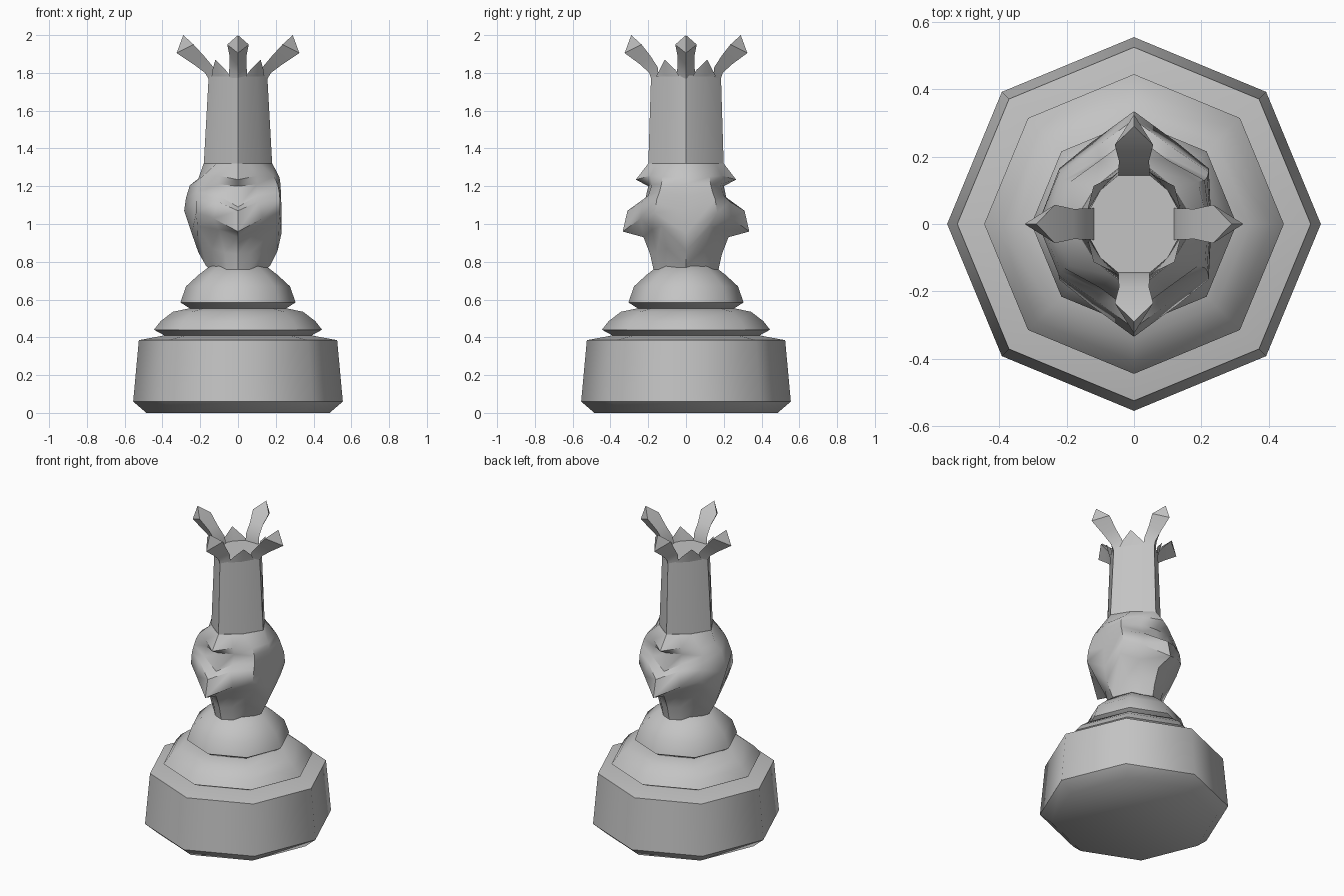
import bpy, bmesh, math

if "Cube" in bpy.data.objects:
    bpy.data.objects.remove(bpy.data.objects["Cube"])

grey = bpy.data.materials.new("stone grey")
grey.diffuse_color = (0.55, 0.55, 0.55, 1)
grey.use_nodes = True
grey.node_tree.nodes["Principled BSDF"].inputs["Base Color"].default_value = grey.diffuse_color


def finish(name, bm, angle=50):
    """Turn a bmesh into a named, shaded object."""
    bmesh.ops.remove_doubles(bm, verts=bm.verts, dist=1e-5)
    bmesh.ops.recalc_face_normals(bm, faces=bm.faces)
    me = bpy.data.meshes.new(name)
    bm.to_mesh(me)
    bm.free()
    me.materials.append(grey)
    ob = bpy.data.objects.new(name, me)
    bpy.context.collection.objects.link(ob)
    bpy.ops.object.select_all(action='DESELECT')
    ob.select_set(True)
    bpy.context.view_layer.objects.active = ob
    bpy.ops.object.shade_smooth_by_angle(angle=math.radians(angle))
    return ob


def loft(name, rings, angle=50):
    """Skin a stack of closed rings and cap both ends."""
    bm = bmesh.new()
    vs = [[bm.verts.new(p) for p in r] for r in rings]
    n = len(rings[0])
    for a, b in zip(vs, vs[1:]):
        for i in range(n):
            j = (i + 1) % n
            bm.faces.new((a[i], a[j], b[j], b[i]))
    bm.faces.new(vs[0][::-1])
    bm.faces.new(vs[-1])
    return finish(name, bm, angle)


def octagon(r, z):
    return [(r * math.cos(k * math.pi / 4), r * math.sin(k * math.pi / 4), z) for k in range(8)]


# Octagonal turned base, middle ring and collar
loft("base", [octagon(*p) for p in [(.485, 0), (.555, .06), (.525, .385), (.39, .41)]])
loft("middle_ring", [octagon(*p) for p in [(.38, .405), (.445, .44), (.41, .485), (.345, .535), (.25, .555)]])
loft("collar", [octagon(*p) for p in [(.25, .55), (.305, .585), (.275, .67), (.21, .73), (.145, .78)]])


def head_ring(f, m, c, s, bulge):
    """Ring of 12 points: front/back ridge f, cheek m, corner c, side s (x+) or bulge (x-)."""
    fy, fz = f
    mx, my, mz = m
    cx, cy, cz = c
    return [(0, -fy, fz), (mx, -my, mz), (cx, -cy, cz), (s[0], 0, s[1]),
            (cx, cy, cz), (mx, my, mz), (0, fy, fz), (-mx, my, mz),
            (-cx, cy, cz), (-bulge[0], 0, bulge[1]), (-cx, -cy, cz), (-mx, -my, mz)]


# Head with a beak and brow at front and back, and side plates
head = [
    ((.17, .75), (.06, .145, .75), (.1, .1, .75), (.14, .75), (.14, .75)),
    ((.19, .84), (.07, .155, .85), (.14, .10, .87), (.17, .78), (.17, .78)),
    ((.225, .93), (.10, .18, .97), (.215, .13, .99), (.21, .86), (.21, .85)),
    ((.335, .96), (.13, .24, 1.03), (.222, .165, 1.06), (.23, .95), (.245, .95)),
    ((.31, 1.07), (.11, .23, 1.12), (.222, .155, 1.13), (.23, 1.08), (.285, 1.07)),
    ((.225, 1.09), (.10, .20, 1.15), (.218, .14, 1.17), (.228, 1.15), (.275, 1.14)),
    ((.20, 1.20), (.10, .18, 1.21), (.21, .13, 1.21), (.225, 1.21), (.255, 1.205)),
    ((.265, 1.235), (.10, .19, 1.255), (.19, .125, 1.25), (.22, 1.245), (.21, 1.24)),
    ((.20, 1.32), (.06, .155, 1.32), (.115, .11, 1.32), (.182, 1.32), (.182, 1.32)),
]
loft("head", [head_ring(*r) for r in head])


def column_ring(x, y, dx, dy, z):
    return [(x, 0, z), (dx, dy, z), (0, y, z), (-dx, dy, z),
            (-x, 0, z), (-dx, -dy, z), (0, -y, z), (dx, -dy, z)]


# Tall tapering column
loft("column", [column_ring(.182, .20, .115, .11, 1.3),
                column_ring(.155, .185, .1, .1, 1.785)])

# Four outward curving petals, one per side, with triangular section
bm = bmesh.new()
for k in range(4):
    ca, sa = round(math.cos(k * math.pi / 2)), round(math.sin(k * math.pi / 2))
    off = 0.0 if k % 2 == 0 else 0.028

    def put(d, w, z, fade):
        d += off * fade
        return bm.verts.new((d * ca - w * sa, d * sa + w * ca, z))

    rows = []
    for d_in, w, z_in, d_out, z_out, fade in [
            (.115, .048, 1.77, .157, 1.77, 1), (.13, .046, 1.83, .175, 1.80, .7),
            (.18, .045, 1.89, .235, 1.845, .3), (.235, .057, 1.95, .325, 1.905, 0)]:
        rows.append([put(d_in, -w, z_in, fade), put(d_out, 0, z_out, fade), put(d_in, w, z_in, fade)])
    for a, b in zip(rows, rows[1:]):
        for i in range(3):
            j = (i + 1) % 3
            bm.faces.new((a[i], a[j], b[j], b[i]))
    tip = put(.29, 0, 2.0, 0)
    left, low, right = rows[-1]
    for tri in ((left, low, tip), (low, right, tip), (right, left, tip)):
        bm.faces.new(tri)
finish("crown_petals", bm, 40)

# Corner spikes between the petals
bm = bmesh.new()
for sx in (1, -1):
    for sy in (1, -1):
        pts = [(.1, .1, 1.78), (.14, .035, 1.78), (.135, .055, 1.815), (.12, .113, 1.87),
               (.065, .14, 1.815), (.04, .16, 1.78)]
        v = [bm.verts.new((x * sx, y * sy, z)) for x, y, z in pts]
        for a, b in zip(v[1:], v[2:]):
            bm.faces.new((v[0], a, b))
finish("crown_spikes", bm, 40)
